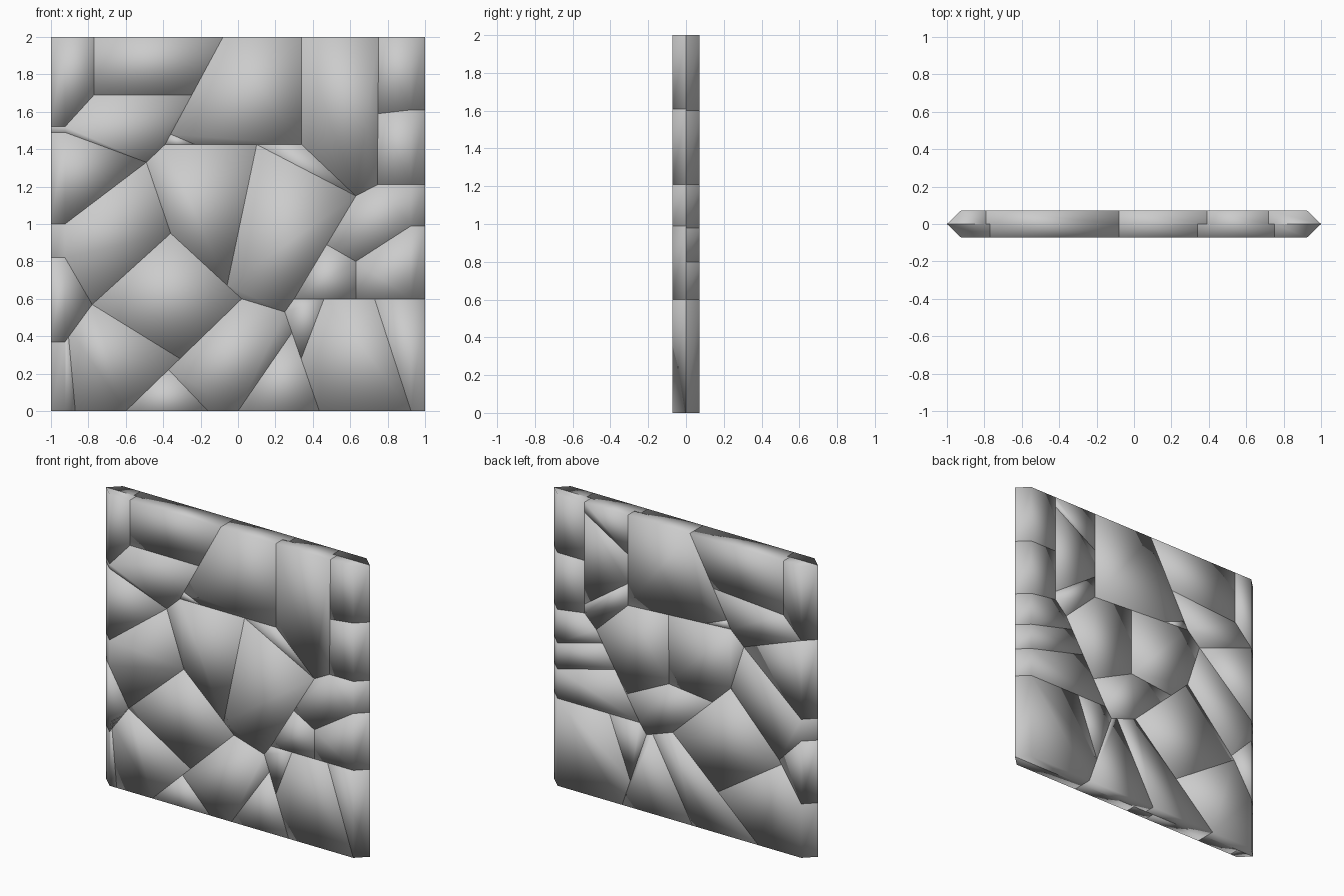
import bpy, bmesh
from mathutils import Vector
from mathutils.geometry import intersect_point_line

if "Cube" in bpy.data.objects:
    bpy.data.objects.remove(bpy.data.objects["Cube"])

T = 0.072      # half thickness
CH = 0.925     # where the side chamfer starts

# Shared corner points of the cracked slab, seen from the front (x, z)
front = dict(
    a=(-1, 2), b=(-.08, 2), c=(.34, 2), d=(.752, 2), e=(1, 2),
    f=(-1, 1.49), g=(-.49, 1.33), h=(-.39, 1.425), i=(.34, 1.425),
    j=(.63, 1.15), k=(.745, 1.21), l=(1, 1.21), m=(-.36, .95),
    n=(-1, .37), o=(.02, .6), p=(.25, .53), q=(.3, .6), r=(1, .6),
    s=(-1, 0), t=(-.6, 0), u=(.435, 0), v=(1, 0))
# The back is cracked in nearly the same places
back = dict(front, c=(.39, 2), i=(.39, 1.38), d=(.72, 2), k=(.72, 1.24),
            m=(-.39, 1.02), o=(.05, .6))

stones = dict(
    top_left_stone="abhgf", top_middle_stone="bcih", top_right_stone="cdkji",
    corner_stone="delk", left_stone="fgmn", centre_stone="hijqpomg",
    right_stone="jklrq", lower_left_stone="nmots", lower_middle_stone="oput",
    lower_right_stone="pqrvu")

# Facet lines: (hub or None, points on the outline)
front_cuts = dict(
    top_left_stone=[((-.77, 1.69), [(-.77, 2), (-.25, 1.69), (-1, 1.52)])],
    top_middle_stone=[(None, [(-.36, 1.48), (-.23, 1.425)])],
    corner_stone=[(None, [(.75, 1.59), (1, 1.61)])],
    left_stone=[(None, [(-1, 1.0), (-.49, 1.32)]), (None, [(-1, .82), (-.78, .57)])],
    centre_stone=[(None, [(.1, 1.425), (-.06, .67)]), (None, [(.1, 1.42), (.63, 1.15)])],
    right_stone=[((.63, .8), [(.49, .88), (1, .99), (.63, .6)])],
    lower_left_stone=[(None, [(-.78, .57), (-.31, .28)]), (None, [(-.91, .45), (-.87, 0)])],
    lower_middle_stone=[(None, [(.29, .42), (0, 0)]), (None, [(-.37, .22), (-.16, 0)])],
    lower_right_stone=[(None, [(.46, .6), (.34, .28)]), (None, [(.73, .6), (.99, 0)])])
back_cuts = dict(
    top_left_stone=[((-.79, 1.63), [(-.79, 2), (-.24, 1.66), (-1, 1.5)])],
    top_middle_stone=[(None, [(-.36, 1.48), (-.2, 1.4)])],
    top_right_stone=[(None, [(.72, 1.93), (.39, 1.73)]), (None, [(.39, 1.53), (.72, 1.3)])],
    corner_stone=[(None, [(.72, 1.6), (1, 1.6)])],
    left_stone=[(None, [(-1, .95), (-.49, 1.32)]), (None, [(-1, .8), (-.75, .62)])],
    centre_stone=[((.08, .925), [(.08, 1.38), (.4, .77), (-.24, .9)])],
    right_stone=[(None, [(1, .98), (.58, 1.07)]), (None, [(1, .8), (.48, .92)])],
    lower_left_stone=[(None, [(-.755, .58), (-.3, .29)])],
    lower_middle_stone=[(None, [(.2, .54), (-.1, 0)])],
    lower_right_stone=[(None, [(.53, .6), (.37, .18)])])


def nearest_edge(poly, p):
    """Distance, edge index and snapped point of p on the outline."""
    best = None
    for n in range(len(poly)):
        a, b = poly[n], poly[(n + 1) % len(poly)]
        q, w = intersect_point_line(p, a, b)
        w = min(1, max(0, w))
        q = a.lerp(b, w)
        dist = (q - p).length
        if best is None or dist < best[0]:
            best = (dist, n, q)
    return best


def split(poly, hub, spokes):
    """Split a polygon into pieces fanned around a hub."""
    poly, marks = list(poly), []
    for p in spokes:
        _, n, q = nearest_edge(poly, p)
        near = min(poly, key=lambda v: (v - q).length)
        if (near - q).length < .025:
            q = near
        else:
            poly.insert(n + 1, q)
        marks.append(q)
    idx = sorted(next(n for n, v in enumerate(poly) if v is m) for m in marks)
    out = []
    for n, a in enumerate(idx):
        b = idx[(n + 1) % len(idx)]
        count = (b - a) % len(poly)
        piece = [poly[(a + s) % len(poly)] for s in range(count + 1)]
        out.append(piece + ([hub] if hub else []))
    return out


def vec(p):
    return Vector((p[0], p[1], 0))


def facets(outline, cuts):
    pieces = [outline]
    for hub, spokes in cuts:
        spokes = [vec(p) for p in spokes]
        target = min(pieces, key=lambda pc: sum(nearest_edge(pc, p)[0] for p in spokes))
        pieces = [pc for pc in pieces if pc is not target]
        pieces += split(target, vec(hub) if hub else None, spokes)
    return [pc for pc in pieces if len(pc) > 2]


def add_piece(bm, poly, y):
    """One facet with its walls running in to the middle of the slab."""
    outer = [bm.verts.new((max(-CH, min(CH, p.x)), y, p.y)) for p in poly]
    inner = [bm.verts.new((p.x, 0, p.y)) for p in poly]
    # outlines run clockwise from the front
    flip = y < 0
    faces = [outer[::-1] if flip else outer]
    for n in range(len(poly)):
        m = (n + 1) % len(poly)
        quad = [outer[n], inner[n], inner[m], outer[m]]
        faces.append(quad[::-1] if not flip else quad)
    if flip:
        faces[1:] = [f[::-1] for f in faces[1:]]
    else:
        faces[1:] = [f[::-1] for f in faces[1:]]
    for f in faces:
        bm.faces.new(f).smooth = True


# Build every stone from its front and back facets
for name, corners in stones.items():
    bm = bmesh.new()
    for nodes, cuts, y in ((front, front_cuts, -T), (back, back_cuts, T)):
        outline = [vec(nodes[c]) for c in corners]
        for piece in facets(outline, cuts.get(name, [])):
            add_piece(bm, piece, y)
    # close each piece so its normals can be made to face outward
    edges = [e for e in bm.edges if e.is_boundary]
    caps = bmesh.ops.holes_fill(bm, edges=edges, sides=0)["faces"]
    bmesh.ops.recalc_face_normals(bm, faces=bm.faces)
    bmesh.ops.delete(bm, geom=caps, context="FACES_ONLY")
    mesh = bpy.data.meshes.new(name)
    bm.to_mesh(mesh)
    bm.free()
    obj = bpy.data.objects.new(name, mesh)
    bpy.context.collection.objects.link(obj)
